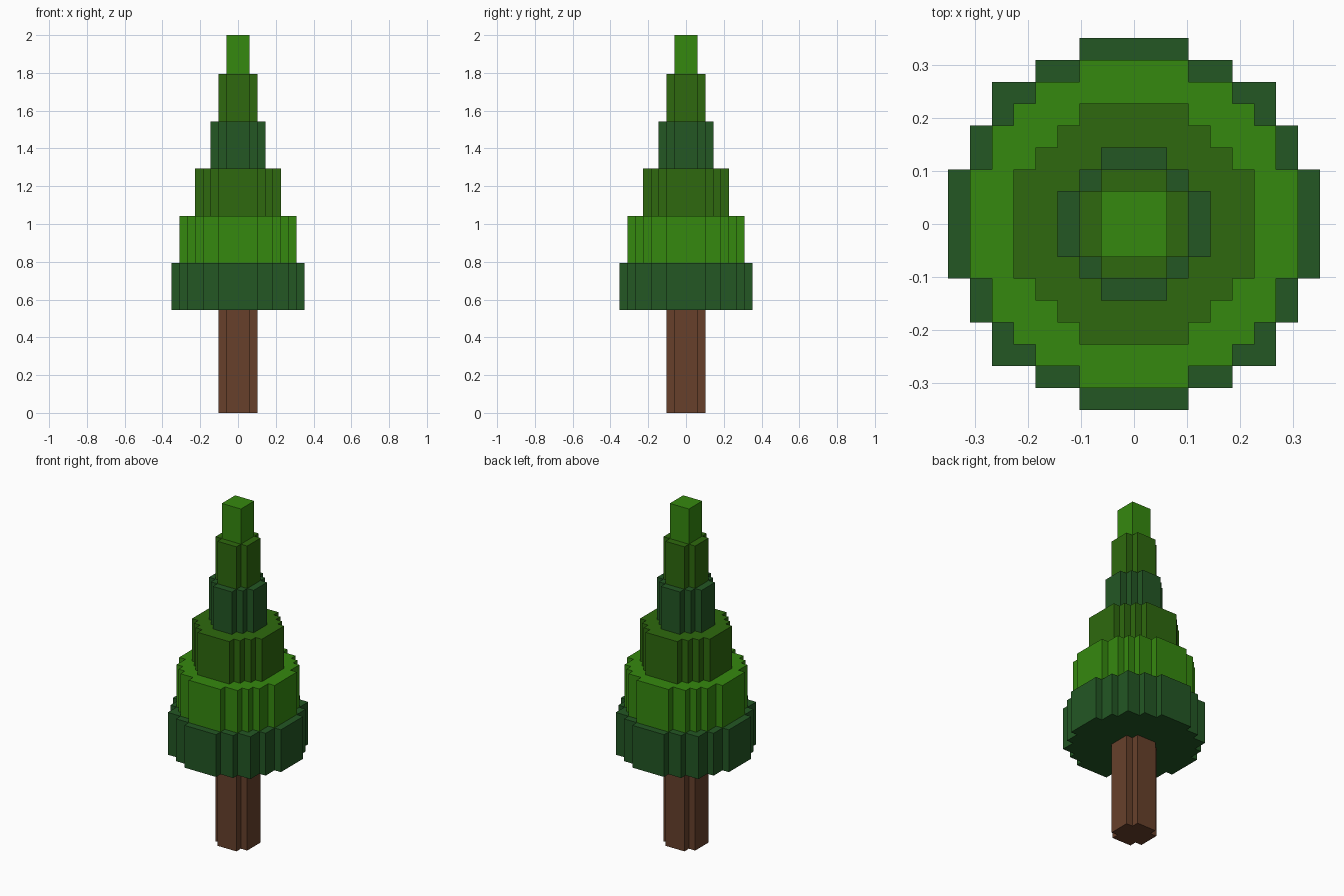
import bpy, bmesh

if "Cube" in bpy.data.objects:
    bpy.data.objects.remove(bpy.data.objects["Cube"])

U = 0.0414  # width of one block step


def srgb(hex_code):
    out = []
    for i in (0, 2, 4):
        c = int(hex_code[i:i + 2], 16) / 255
        out.append(c / 12.92 if c <= 0.04045 else ((c + 0.055) / 1.055) ** 2.4)
    return (*out, 1.0)


def material(name, hex_code):
    m = bpy.data.materials.new(name)
    m.diffuse_color = srgb(hex_code)
    m.use_nodes = True
    m.node_tree.nodes["Principled BSDF"].inputs["Base Color"].default_value = m.diffuse_color
    return m


BROWN = material("bark brown", "67402B")
DARK = material("dark green", "235724")
MID = material("mid green", "2E690E")
LIGHT = material("light green", "35890F")


def outline(steps):
    """Full stepped outline from one quarter's outer corners (x, y)."""
    quarter = [steps[0]]
    for (x0, y0), (x1, y1) in zip(steps, steps[1:]):
        quarter += [(x0, y1), (x1, y1)]
    pts = []
    for _ in range(4):  # turn the quarter clockwise around the axis
        pts += quarter
        quarter = [(y, -x) for x, y in quarter]
    clean = []
    for p in pts:
        if p not in clean:
            clean.append(p)
    return clean[::-1]


def tier(name, steps, z0, z1, mat):
    bm = bmesh.new()
    face = bm.faces.new([bm.verts.new((x * U, y * U, z0)) for x, y in outline(steps)])
    res = bmesh.ops.extrude_face_region(bm, geom=[face], use_keep_orig=True)
    top = [g for g in res["geom"] if isinstance(g, bmesh.types.BMVert)]
    bmesh.ops.translate(bm, vec=(0, 0, z1 - z0), verts=top)
    bmesh.ops.recalc_face_normals(bm, faces=bm.faces)
    me = bpy.data.meshes.new(name)
    bm.to_mesh(me)
    bm.free()
    me.materials.append(mat)
    ob = bpy.data.objects.new(name, me)
    bpy.context.collection.objects.link(ob)


# Quarter outlines, in block steps
ROUND_5 = [(1.5, 2.5), (2.5, 1.5)]
ROUND_7 = [(1.5, 3.5), (2.5, 2.5), (3.5, 1.5)]
ROUND_11 = [(2.5, 5.5), (3.5, 4.5), (4.5, 3.5), (5.5, 2.5)]
ROUND_15 = [(2.5, 7.5), (4.5, 6.5), (5.5, 5.5), (6.5, 4.5), (7.5, 2.5)]
ROUND_17 = [(2.5, 8.5), (4.5, 7.5), (6.5, 6.5), (7.5, 4.5), (8.5, 2.5)]

# Trunk, then foliage tiers from bottom to tip
tier("trunk", ROUND_5, 0.0, 0.544, BROWN)
tier("foliage_bottom", ROUND_17, 0.544, 0.793, DARK)
tier("foliage_second", ROUND_15, 0.793, 1.043, LIGHT)
tier("foliage_third", ROUND_11, 1.043, 1.293, MID)
tier("foliage_fourth", ROUND_7, 1.293, 1.543, DARK)
tier("foliage_fifth", ROUND_5, 1.543, 1.793, MID)
tier("foliage_tip", [(1.5, 1.5)], 1.793, 2.0, LIGHT)
